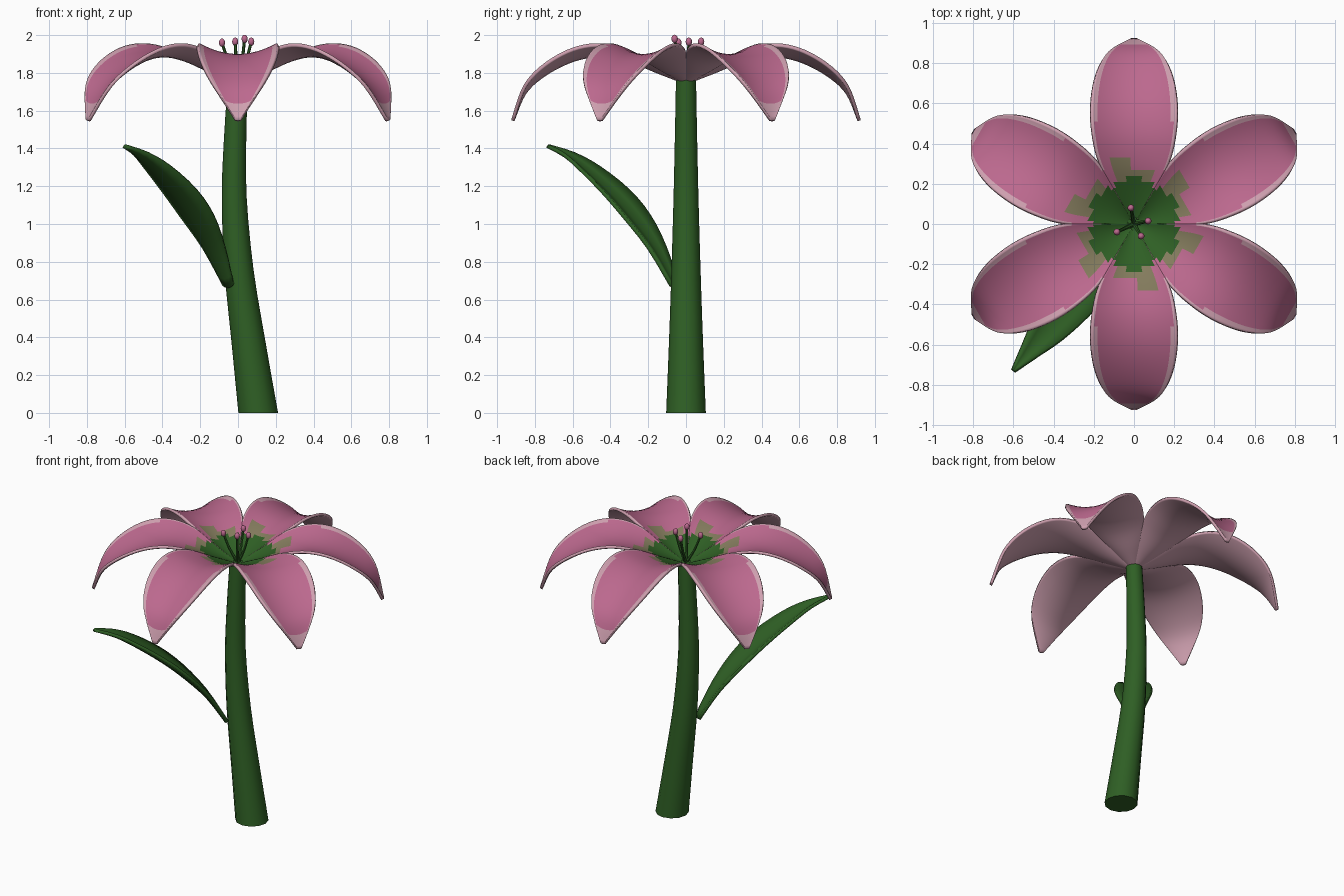
import bpy, bmesh, math
from mathutils import Vector

if "Cube" in bpy.data.objects:
    bpy.data.objects.remove(bpy.data.objects["Cube"])


def mat(name, rgb):
    m = bpy.data.materials.new(name)
    m.diffuse_color = (*rgb, 1)
    m.use_nodes = True
    m.node_tree.nodes["Principled BSDF"].inputs["Base Color"].default_value = m.diffuse_color
    return m


PINK = mat("petal pink", (0.50, 0.14, 0.27))
PALE = mat("pale pink", (0.62, 0.35, 0.43))
GREEN = mat("stem green", (0.028, 0.115, 0.018))
OLIVE = mat("olive blend", (0.23, 0.20, 0.11))


def sample(pts, t):
    """Catmull-Rom through the rows of pts, t in 0..1."""
    f = t * (len(pts) - 1)
    i = min(int(f), len(pts) - 2)
    f -= i
    p = [Vector(pts[max(0, min(len(pts) - 1, i + k))]) for k in (-1, 0, 1, 2)]
    return 0.5 * (2 * p[1] + (p[2] - p[0]) * f + (2 * p[0] - 5 * p[1] + 4 * p[2] - p[3]) * f * f
                  + (3 * p[1] - p[0] - 3 * p[2] + p[3]) * f ** 3)


def finish(name, bm, mats):
    me = bpy.data.meshes.new(name)
    bm.to_mesh(me)
    bm.free()
    for m in mats:
        me.materials.append(m)
    ob = bpy.data.objects.new(name, me)
    bpy.context.collection.objects.link(ob)
    bpy.context.view_layer.objects.active = ob
    for o in bpy.context.selected_objects:
        o.select_set(False)
    ob.select_set(True)
    bpy.ops.object.shade_smooth_by_angle(angle=math.radians(45))
    return ob


def blade(name, rows, angle, cup, power, cols, nu, thick, mats, rule):
    """Cupped blade along a profile of (radius, height, half width)."""
    bm = bmesh.new()
    d = Vector((math.cos(angle), math.sin(angle), 0))
    side = Vector((-d.y, d.x, 0))
    grid = []
    for i in range(nu + 1):
        r, z, w = sample(rows, i / nu)
        grid.append([bm.verts.new(d * r + side * (v * w)
                                  + Vector((0, 0, z + cup * w * abs(v) ** power))) for v in cols])
    for i in range(nu):
        r = sample(rows, (i + 0.5) / nu)[0]
        for j in range(len(cols) - 1):
            f = bm.faces.new((grid[i][j], grid[i + 1][j], grid[i + 1][j + 1], grid[i][j + 1]))
            f.material_index = rule(r, (cols[j] + cols[j + 1]) / 2)
    ob = finish(name, bm, mats)
    s = ob.modifiers.new("thickness", 'SOLIDIFY')
    s.thickness = thick
    s.offset = -1
    s.material_offset = s.material_offset_rim = len(mats) - 1
    return ob


def tube(name, rows, sides, steps, material):
    """Round tube through rows of (x, y, z, radius), level rings."""
    bm = bmesh.new()
    rings = []
    for i in range(steps + 1):
        x, y, z, r = sample(rows, i / steps)
        rings.append([bm.verts.new((x + r * math.cos(2 * math.pi * k / sides),
                                    y + r * math.sin(2 * math.pi * k / sides), z)) for k in range(sides)])
    for a, b in zip(rings, rings[1:]):
        for k in range(sides):
            n = (k + 1) % sides
            bm.faces.new((a[k], a[n], b[n], b[k]))
    bm.faces.new(rings[0][::-1])
    bm.faces.new(rings[-1])
    return finish(name, bm, [material])


# Stem, curved and tapering
tube("stem", [(0.107, 0, 0, 0.105), (0.055, 0, 0.38, 0.09), (0.005, 0, 0.76, 0.077),
              (-0.02, 0, 1.14, 0.066), (-0.015, 0, 1.46, 0.059), (0, 0, 1.77, 0.053)], 12, 15, GREEN)


# Petals: pink face, pale rim and back, green throat blending through olive
def petal_rule(r, v):
    if r < 0.235 - 0.05 * abs(v):
        return 1
    if r < 0.27 or (r < 0.34 and 0.1 < v < 0.6):
        return 2 if abs(v) < 0.7 else 0
    if r > 0.89 or (r > 0.5 and abs(v) > 0.86) or abs(v) > 0.94:
        return 3
    return 0


PETAL = [(0.02, 1.765, 0.012), (0.15, 1.815, 0.085), (0.30, 1.875, 0.168), (0.45, 1.90, 0.203),
         (0.60, 1.875, 0.21), (0.75, 1.80, 0.185), (0.86, 1.70, 0.125), (0.925, 1.55, 0.012)]
COLS = [-1, -.95, -.86, -.68, -.5, -.3, -.1, .1, .3, .5, .68, .86, .95, 1]
for i in range(6):
    blade("petal_%d" % (i + 1), PETAL, math.radians(30 + 60 * i), 0.28, 2, COLS, 35, 0.018,
          [PINK, GREEN, OLIVE, PALE], petal_rule)

# Leaf, folded into a shallow channel
LEAF = [(0.07, 0.67, 0.03), (0.19, 0.85, 0.07), (0.33, 1.00, 0.108), (0.48, 1.135, 0.112),
        (0.66, 1.27, 0.085), (0.80, 1.36, 0.045), (0.94, 1.42, 0.004)]
blade("leaf", LEAF, math.atan2(-0.73, -0.60), 0.45, 1.4, [-1, -.5, 0, .5, 1], 18, 0.02,
      [GREEN], lambda r, v: 0)

# Stamens: thin filaments with pink tips
for i, (x, y, z) in enumerate([(-0.015, 0.08, 1.965), (0.07, 0.015, 1.965),
                               (0.035, -0.06, 1.98), (-0.085, -0.04, 1.96)]):
    tube("filament_%d" % (i + 1), [(0, 0, 1.76, 0.012), (x * 0.6, y * 0.6, 1.86, 0.009),
                                   (x, y, z, 0.008)], 6, 6, GREEN)
    bm = bmesh.new()
    bmesh.ops.create_uvsphere(bm, u_segments=10, v_segments=8, radius=0.017)
    bmesh.ops.scale(bm, vec=(1, 1, 1.3), verts=bm.verts)
    bmesh.ops.translate(bm, vec=(x, y, z), verts=bm.verts)
    finish("anther_%d" % (i + 1), bm, [PINK])
